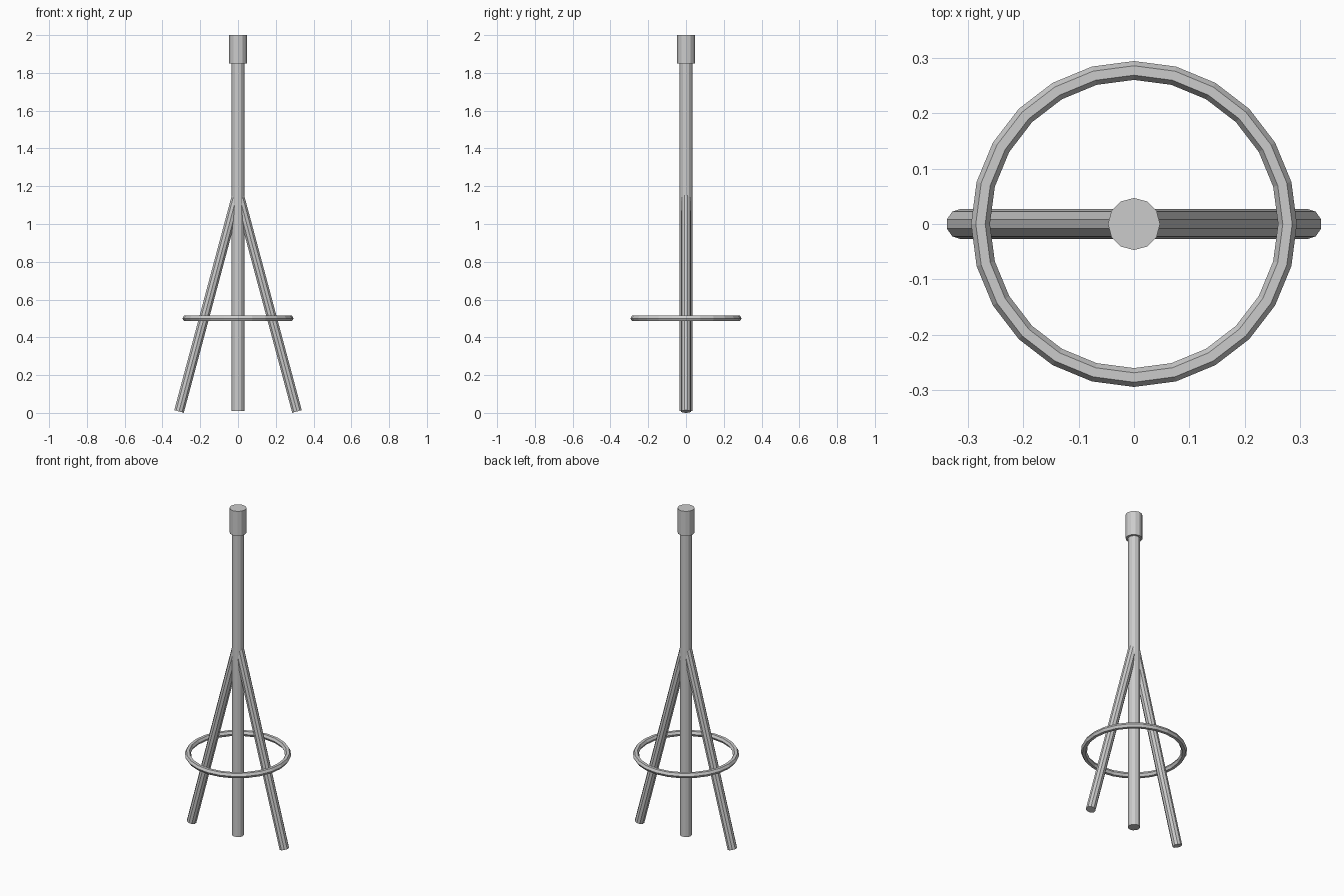
import bpy
import math

if "Cube" in bpy.data.objects:
    bpy.data.objects.remove(bpy.data.objects["Cube"])


def cylinder(name, sides, radius, length, location, tilt=0.0):
    bpy.ops.mesh.primitive_cylinder_add(
        vertices=sides, radius=radius, depth=length,
        location=location, rotation=(0, tilt, 0))
    bpy.context.object.name = name


# Central pole with the wider cap on top
cylinder("pole", 12, 0.034, 1.86, (0, 0, 0.94))
cylinder("top_cap", 12, 0.047, 0.15, (0, 0, 1.925))

# Two splayed legs that meet the pole at about 1.17
for side, name in ((-1, "left_leg"), (1, "right_leg")):
    cylinder(name, 10, 0.0275, 1.2, (side * 0.157, 0, 0.587),
             tilt=-side * math.radians(15))

# Bracing ring around the legs
bpy.ops.mesh.primitive_torus_add(
    major_segments=24, minor_segments=6,
    major_radius=0.277, minor_radius=0.017, location=(0, 0, 0.5))
bpy.context.object.name = "brace_ring"
